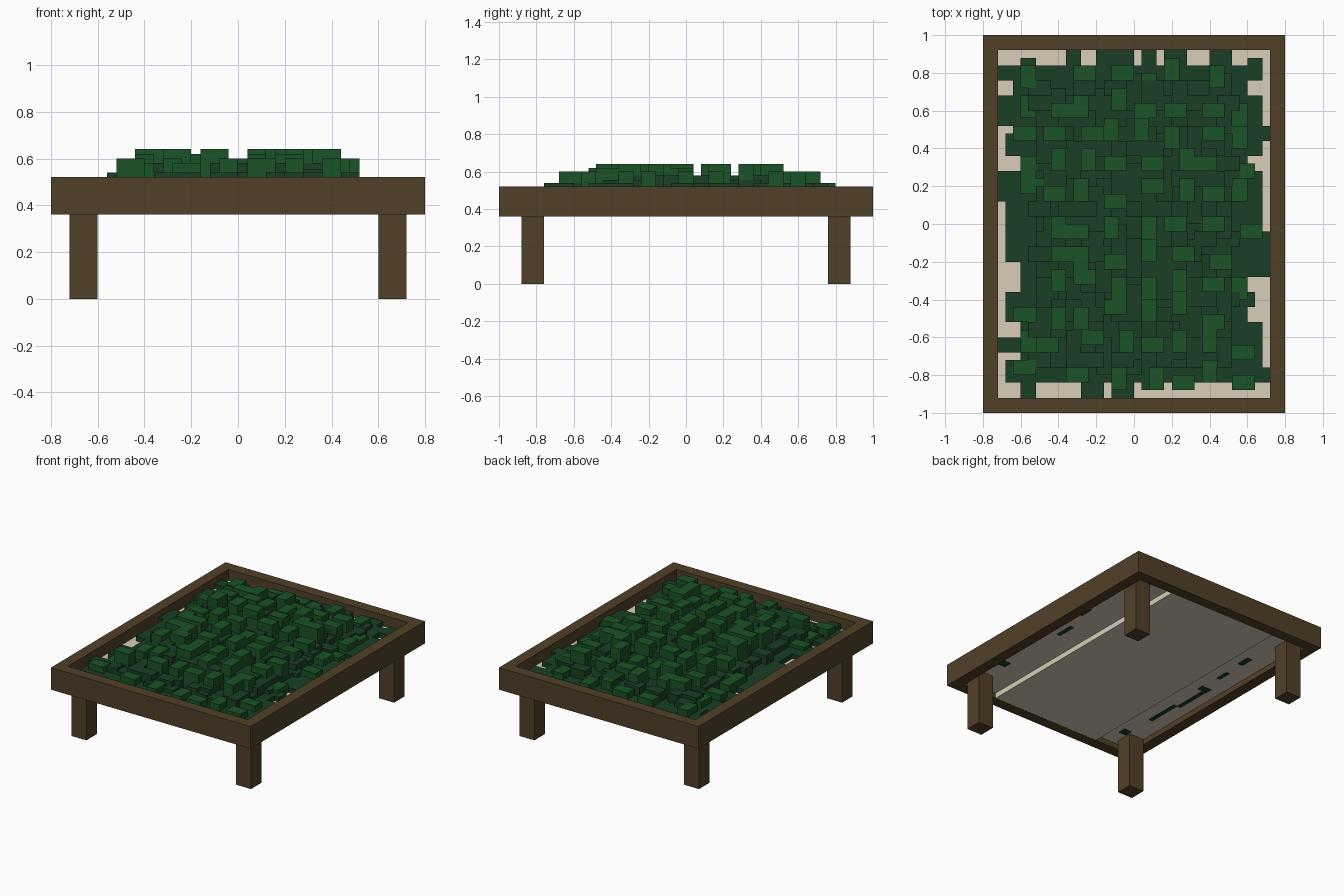
import bpy
import bmesh
import random
from mathutils import Matrix

random.seed(11)
cube = bpy.data.objects.get("Cube")
if cube:
    bpy.data.objects.remove(cube, do_unlink=True)


def material(name, rgb):
    m = bpy.data.materials.new(name)
    m.use_nodes = True
    m.diffuse_color = (*rgb, 1)
    m.node_tree.nodes["Principled BSDF"].inputs["Base Color"].default_value = (*rgb, 1)
    return m


wood = material("brown_wood", (0.081, 0.053, 0.022))
sand = material("pale_sand", (0.69, 0.61, 0.49))
dark_green = material("dark_green", (0.01, 0.049, 0.018))
leaf_green = material("leaf_green", (0.011, 0.085, 0.02))


def boxes(name, mat, ranges):
    """One object made of boxes, each given as x, y and z ranges."""
    bm = bmesh.new()
    for spans in ranges:
        mid = [(a + b) / 2 for a, b in spans]
        size = [b - a for a, b in spans]
        bmesh.ops.create_cube(bm, size=1, matrix=Matrix.Translation(mid) @ Matrix.Diagonal((*size, 1)))
    mesh = bpy.data.meshes.new(name)
    bm.to_mesh(mesh)
    bm.free()
    mesh.materials.append(mat)
    obj = bpy.data.objects.new(name, mesh)
    bpy.context.collection.objects.link(obj)


# Outer and inner half sizes of the tray, and its rim heights
OX, OY, IX, IY = 0.8, 1.0, 0.72, 0.92
LOW, RIM = 0.36, 0.52

# Frame rails
for side, s in (("left", 1), ("right", -1)):
    boxes(side + "_rail", wood, [(sorted((s * IX, s * OX)), (-OY, OY), (LOW, RIM))])
for side, s in (("front", -1), ("back", 1)):
    boxes(side + "_rail", wood, [((-IX, IX), sorted((s * IY, s * OY)), (LOW, RIM))])

# Legs
for end, sy in (("front", -1), ("back", 1)):
    for side, sx in (("left", 1), ("right", -1)):
        boxes(f"{end}_{side}_leg", wood,
              [(sorted((sx * 0.6, sx * 0.72)), sorted((sy * 0.76, sy * 0.88)), (0, 0.4))])

# Sand bed, thicker along the middle
boxes("sand_bed", sand, [((-0.44, 0.44), (-IY, IY), (LOW + 0.001, 0.44)),
                         ((-IX, -0.44), (-IY, IY), (0.4, 0.44)),
                         ((0.44, IX), (-IY, IY), (0.4, 0.44))])


def level(ex, ey):
    """Stepped height of the planting for a block reaching out to ex, ey."""
    for lx, ly, top in ((0.45, 0.53, 0.64), (0.57, 0.77, 0.6), (0.57, 0.81, 0.56)):
        if ex < lx and ey < ly:
            return top
    return 0.52


def leaf(x, y, drop):
    """A block snapped to the grid, turned one way or the other."""
    w, h = random.choice(((0.12, 0.08), (0.08, 0.12)))
    # Wider blocks lean outwards or inwards at random
    x0 = round((x - w / 2 + random.uniform(-0.01, 0.01)) / 0.04) * 0.04
    y0 = round((y - h / 2 + random.uniform(-0.01, 0.01)) / 0.04) * 0.04
    xs = (max(x0, -IX), min(x0 + w, IX))
    ys = (max(y0, -IY), min(y0 + h, IY))
    top = level(max(map(abs, xs)), max(map(abs, ys))) - drop
    return xs, ys, (0.42, max(top, 0.475))


# Dense lower foliage with a ragged border
lower = []
for i in range(-8, 9):
    for j in range(-11, 12):
        edge_x, edge_y = abs(i) == 8, abs(j) == 11
        if (edge_x and random.random() < 0.22) or (edge_y and random.random() < 0.6):
            continue
        lower.append(leaf(i * 0.08, j * 0.08, random.choice((0.06, 0.085, 0.1))))
boxes("lower_foliage", dark_green, lower)

# Scattered taller leaf clumps
upper = []
for i in range(8):
    for j in range(11):
        x = (i - 3.5) * 0.165 + random.uniform(-0.04, 0.04)
        y = (j - 5) * 0.158 + random.uniform(-0.035, 0.035)
        if level(abs(x), abs(y)) < 0.55 and random.random() < 0.6:
            continue
        upper.append(leaf(x, y, random.choice((0, 0, 0, 0.02))))
boxes("upper_foliage", leaf_green, upper)

# Roots showing through the underside: centre and size of each patch
roots = [(0.62, 0.02, 0.03, 0.14), (0.68, 0.3, 0.03, 0.1), (0.65, -0.58, 0.06, 0.06),
         (-0.59, -0.4, 0.03, 0.26), (-0.62, -0.14, 0.03, 0.26), (-0.6, 0.02, 0.08, 0.05),
         (-0.58, 0.24, 0.03, 0.1), (-0.57, 0.48, 0.04, 0.1), (-0.56, -0.76, 0.06, 0.06)]
boxes("root_patches", dark_green,
      [((x - w / 2, x + w / 2), (y - h / 2, y + h / 2), (0.396, 0.402)) for x, y, w, h in roots])
